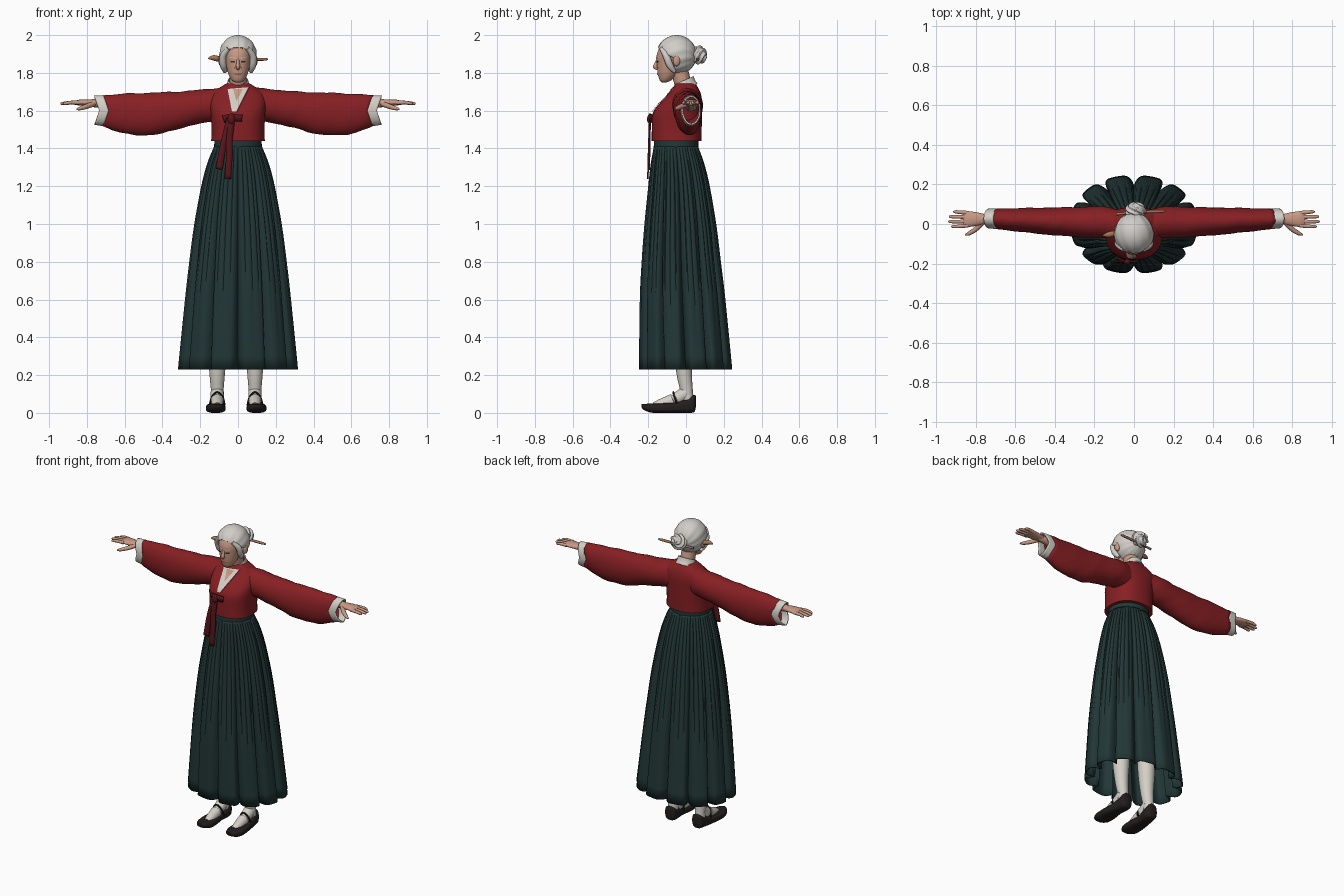
import bpy, bmesh, math
from math import sin, cos, pi
from mathutils import Vector
from mathutils.bvhtree import BVHTree

if "Cube" in bpy.data.objects:
    bpy.data.objects.remove(bpy.data.objects["Cube"])


def material(name, *rgb):
    m = bpy.data.materials.new(name)
    m.use_nodes = True
    m.diffuse_color = (*rgb, 1)
    m.node_tree.nodes["Principled BSDF"].inputs["Base Color"].default_value = (*rgb, 1)
    return m


RED = material("jacket red", .24, .014, .017)
DARK_RED = material("ribbon dark red", .10, .008, .011)
GREEN = material("skirt green", .016, .037, .037)
WHITE = material("cloth white", .66, .63, .57)
HAIR = material("silver hair", .64, .61, .58)
SKIN = material("skin", .58, .32, .23)
BLACK = material("shoe black", .018, .013, .013)
WOOD = material("hairpin wood", .36, .18, .10)
DARK = material("eye dark", .04, .025, .02)
LIPS = material("lips", .36, .11, .09)


def make(name, bm, mat, thick=0):
    bmesh.ops.recalc_face_normals(bm, faces=bm.faces)
    me = bpy.data.meshes.new(name)
    bm.to_mesh(me)
    bm.free()
    me.materials.append(mat)
    ob = bpy.data.objects.new(name, me)
    bpy.context.collection.objects.link(ob)
    if thick:
        s = ob.modifiers.new("thickness", 'SOLIDIFY')
        s.thickness, s.offset = thick, -1
    bpy.ops.object.select_all(action='DESELECT')
    ob.select_set(True)
    bpy.context.view_layer.objects.active = ob
    bpy.ops.object.shade_smooth_by_angle(angle=math.radians(40))
    return ob


def smooth(rows, k=4):
    """Catmull-Rom through tuples of any length."""
    out, n = [], len(rows)
    for i in range(n - 1):
        a, b, c, d = (rows[min(max(i + j, 0), n - 1)] for j in (-1, 0, 1, 2))
        for s in range(k):
            t = s / k
            out.append([q + .5 * t * (r - p + t * (2 * p - 5 * q + 4 * r - w + t * (3 * (q - r) + w - p)))
                        for p, q, r, w in zip(a, b, c, d)])
    return out + [list(rows[-1])]


def skin_rings(name, rings, mat, caps=True, thick=0):
    bm = bmesh.new()
    vs = [[bm.verts.new(p) for p in r] for r in rings]
    n = len(vs[0])
    for a, b in zip(vs, vs[1:]):
        for i in range(n):
            bm.faces.new((a[i], a[(i + 1) % n], b[(i + 1) % n], b[i]))
    if caps:
        bm.faces.new(vs[0])
        bm.faces.new(vs[-1])
    return make(name, bm, mat, thick)


def loft(name, rows, axis, mat, n=40, power=2, warp=None, fold=None, **kw):
    """Rows hold position, centre u, centre v, radius u, radius v along an axis."""
    rings = []
    for p, cu, cv, ru, rv in smooth(rows):
        ring = []
        for i in range(n):
            a = 2 * pi * i / n
            f = fold(a, p) if fold else 1
            u = cu + ru * f * math.copysign(abs(cos(a)) ** (2 / power), cos(a))
            v = cv + rv * f * math.copysign(abs(sin(a)) ** (2 / power), sin(a))
            co = Vector({'x': (p, u, v), 'y': (u, p, v), 'z': (u, v, p)}[axis])
            ring.append(warp(co) if warp else co)
        rings.append(ring)
    return skin_rings(name, rings, mat, **kw)


def tube(name, pts, mat, n=12):
    """Points hold x, y, z, radius."""
    pts = smooth(pts)
    rings = []
    for i, p in enumerate(pts):
        t = Vector(pts[min(i + 1, len(pts) - 1)][:3]) - Vector(pts[max(i - 1, 0)][:3])
        t.normalize()
        u = t.cross(Vector((0, 1, 0)) if abs(t.y) < .9 else Vector((1, 0, 0))).normalized()
        v = t.cross(u)
        rings.append([Vector(p[:3]) + p[3] * (u * cos(2 * pi * k / n) + v * sin(2 * pi * k / n))
                      for k in range(n)])
    return skin_rings(name, rings, mat)


def ball(name, centre, radii, mat, shape=None):
    bm = bmesh.new()
    bmesh.ops.create_uvsphere(bm, u_segments=64, v_segments=40, radius=1)
    for v in bm.verts:
        d = v.co.copy()
        v.co = Vector(c + r * k for c, r, k in zip(centre, radii, d))
        if shape:
            shape(v, d)
    return make(name, bm, mat)


def plate(name, corners, target, mat, lift=.004, n=10):
    """Four x, z corners laid onto the front of a target part."""
    tree = BVHTree.FromObject(target, bpy.context.evaluated_depsgraph_get())
    a, b, c, d = (Vector(p) for p in corners)
    bm = bmesh.new()
    grid = []
    for i in range(n + 1):
        row = []
        for j in range(n + 1):
            p = a.lerp(b, i / n).lerp(d.lerp(c, i / n), j / n)
            hit = tree.ray_cast(Vector((p.x, -1, p.y)), Vector((0, 1, 0)))[0]
            row.append(bm.verts.new((p.x, (hit.y if hit else -.05) - lift, p.y)))
        grid.append(row)
    for i in range(n):
        for j in range(n):
            bm.faces.new((grid[i][j], grid[i + 1][j], grid[i + 1][j + 1], grid[i][j + 1]))
    return make(name, bm, mat)


def band(name, pts, width, mat):
    bm = bmesh.new()
    pts = [Vector(p) for p in smooth(pts)]
    pairs = []
    for i, p in enumerate(pts):
        t = pts[min(i + 1, len(pts) - 1)] - pts[max(i - 1, 0)]
        side = Vector((-t.z, 0, t.x)).normalized() * width / 2
        pairs.append((bm.verts.new(p - side), bm.verts.new(p + side)))
    for a, b in zip(pairs, pairs[1:]):
        bm.faces.new((a[0], a[1], b[1], b[0]))
    make(name, bm, mat, .008)


# Skirt: twelve deep pleats at the hem, finer gathers near the waist
def pleats(a, z):
    t = min(1, max(0, (1.43 - z) / 1.1))
    deep = (1 - abs(sin(6 * a))) ** 3 * (.03 + .17 * t)
    fine = (1 - abs(sin(24 * a))) ** 2 * .05 * (1 - t) * min(1, t * 12)
    return 1 - deep - fine


loft("skirt", [(.23, 0, -.002, .322, .25), (.6, 0, -.018, .285, .23), (.8, 0, -.025, .262, .213),
               (1, 0, -.03, .235, .193), (1.2, 0, -.037, .197, .165), (1.32, 0, -.045, .165, .143),
               (1.41, 0, -.053, .128, .118)], 'z', GREEN, n=288, power=2.15,
     fold=pleats, caps=False, thick=.006)
loft("waistband", [(1.40, 0, -.053, .127, .118), (1.45, 0, -.052, .124, .117), (1.48, 0, -.05, .12, .11)],
     'z', GREEN)

# Jacket body and sleeves
bodice = loft("jacket_body", [(1.44, 0, -.05, .142, .132), (1.5, 0, -.049, .14, .132),
                              (1.59, 0, -.045, .145, .13), (1.65, 0, -.022, .15, .107),
                              (1.69, 0, -.007, .138, .085), (1.72, 0, -.003, .1, .068),
                              (1.745, 0, -.003, .06, .05)], 'z', RED, power=2.4)


def slant(co):
    k = min(1, max(0, (abs(co.x) - .45) / .2))
    return Vector((co.x + math.copysign(.33 * k * (co.z - 1.6), co.x), co.y, co.z))


def creases(a, x):
    return 1 + .03 * sin(50 * x + 3 * a) * sin(2 * a + 14 * x)


for s, side in ((1, "left"), (-1, "right")):
    loft(side + "_sleeve", [(s * x, y, z, ry, rz) for x, y, z, ry, rz in (
        (.06, 0, 1.635, .07, .09), (.16, .008, 1.627, .08, .088), (.3, .01, 1.605, .075, .097),
        (.43, .014, 1.585, .069, .111), (.56, .02, 1.583, .061, .108), (.69, .026, 1.6, .052, .081))],
        'x', RED, warp=slant, fold=creases, caps=False, thick=.006)
    loft(side + "_cuff", [(s * .685, .026, 1.6, .053, .082), (s * .735, .028, 1.602, .05, .077)],
         'x', WHITE, warp=slant, caps=False, thick=.008)

    # Arm and hand
    tube(side + "_forearm", [(s * .5, .025, 1.63, .035), (s * .7, .027, 1.638, .026),
                             (s * .78, .026, 1.64, .02)], SKIN)
    loft(side + "_palm", [(s * .74, .026, 1.64, .02, .017), (s * .79, .025, 1.642, .033, .018),
                          (s * .84, .025, 1.643, .04, .015), (s * .865, .025, 1.64, .037, .01)], 'x', SKIN)
    for i, reach in enumerate((.915, .937, .94, .925)):
        y = .056 - .021 * i
        tube(f"{side}_finger_{i + 1}", [(s * .84, y, 1.642, .011), (s * .885, y + .004 - .003 * i, 1.643, .0095),
             (s * (reach - .01), y + .006 - .004 * i, 1.638, .008), (s * reach, y + .006 - .004 * i, 1.636, .003)],
             SKIN, 10)
    tube(side + "_thumb", [(s * .765, .01, 1.636, .014), (s * .80, -.025, 1.623, .013),
                           (s * .835, -.048, 1.612, .01), (s * .855, -.055, 1.607, .004)], SKIN)

    # Leg, sock and shoe
    x = s * .1 - .01
    tube(side + "_leg", [(x, .01, .04, .035), (x, .004, .11, .033), (x, -.01, .22, .042),
                         (x, -.015, .4, .055), (x, -.02, .8, .065)], WHITE, 24)
    tube(side + "_sock_foot", [(x, .005, .11, .035), (x, -.05, .075, .035), (x, -.13, .045, .03),
                               (x, -.17, .035, .02)], WHITE, 20)
    xs = x + s * .008
    loft(side + "_shoe", [(.052, x, .06, .012, .03), (.043, x, .05, .034, .046), (.01, x, .04, .041, .04),
                          (-.05, xs, .028, .042, .028), (-.12, xs, .026, .052, .026),
                          (-.18, xs, .025, .05, .024), (-.22, xs, .031, .032, .017),
                          (-.236, xs, .038, .012, .008)], 'y', BLACK, power=2.8)
    tube(side + "_shoe_strap", [(x - .04, -.045, .04, .005), (x - .028, -.06, .085, .005),
         (x, -.068, .11, .005), (x + .028, -.06, .085, .005), (x + .04, -.045, .04, .005)], BLACK, 8)

# Neck and white collar
tube("neck", [(0, .005, 1.66, .046), (0, -.015, 1.74, .045), (0, -.04, 1.83, .046)], SKIN, 24)
loft("collar_ring", [(1.715, 0, -.005, .068, .066), (1.74, 0, -.008, .06, .056), (1.765, 0, -.01, .054, .05)],
     'z', WHITE, warp=lambda c: c + Vector((0, 0, .45 * c.y)), caps=False, thick=.006)
plate("collar_panel", [(-.055, 1.715), (.062, 1.725), (-.008, 1.595), (-.032, 1.595)], bodice, WHITE)
plate("throat", [(-.026, 1.715), (.026, 1.715), (-.006, 1.655), (-.01, 1.655)], bodice, SKIN, .007)
plate("lapel_edge", [(.055, 1.725), (.066, 1.725), (-.003, 1.59), (-.012, 1.59)], bodice, DARK_RED, .006)

# Ribbon tie
band("ribbon_bow", [(-.078, -.178, 1.555), (-.04, -.194, 1.565), (.0, -.194, 1.562), (.022, -.186, 1.56)],
     .038, DARK_RED)
ball("ribbon_knot", (-.035, -.192, 1.555), (.02, .014, .026), DARK_RED)
band("ribbon_short_tail", [(-.042, -.193, 1.56), (-.07, -.196, 1.45), (-.085, -.197, 1.38),
                           (-.1, -.198, 1.29)], .036, DARK_RED)
band("ribbon_long_tail", [(-.032, -.196, 1.56), (-.045, -.2, 1.45), (-.046, -.203, 1.36),
                          (-.054, -.206, 1.24)], .034, DARK_RED)

# Head
face = loft("face", [(1.75, 0, -.115, .016, .014), (1.762, 0, -.108, .034, .032), (1.8, 0, -.093, .053, .057),
                     (1.85, 0, -.083, .064, .071), (1.9, 0, -.08, .068, .074), (1.95, 0, -.062, .06, .07)],
            'z', SKIN)
tube("nose", [(0, -.147, 1.878, .006), (0, -.158, 1.85, .009), (0, -.162, 1.832, .012),
              (0, -.15, 1.822, .008)], SKIN)
plate("mouth", [(-.021, 1.797), (.021, 1.797), (.016, 1.79), (-.016, 1.79)], face, LIPS)
for s, side in ((1, "left"), (-1, "right")):
    plate(side + "_eye", [(s * .015, 1.862), (s * .04, 1.864), (s * .038, 1.855), (s * .018, 1.854)], face, DARK)
    plate(side + "_brow", [(s * .012, 1.881), (s * .046, 1.884), (s * .046, 1.88), (s * .012, 1.876)], face, HAIR)
    tube(side + "_cheek_line", [(s * .017, -.149, 1.828, .0025), (s * .026, -.138, 1.81, .0025),
                                (s * .028, -.13, 1.795, .0015)], LIPS, 6)
    tube(side + "_side_lock", [(s * .05, -.13, 1.93, .012), (s * .078, -.105, 1.89, .018),
                               (s * .078, -.085, 1.84, .018), (s * .068, -.06, 1.805, .01)], HAIR)
    ball(side + "_ear", (s * .09, -.05, 1.865), (.014, .02, .03), SKIN)


# Swept-back hair with strand ridges and an open face
def comb(v, d):
    ridge = 1 + .018 * sin(13 * math.atan2(d.x, d.z + .3) + 4 * d.y)
    v.co.x *= ridge
    v.co.y = (v.co.y + .05) * ridge - .05
    line = 1.932 - 5 * v.co.x ** 2
    if v.co.y < -.06 and v.co.z < line:
        k = min(1, (line - v.co.z) / .012)
        v.co.y += (-.06 - v.co.y) * k


ball("hair", (0, -.05, 1.895), (.099, .106, .105), HAIR, comb)


def coil(v, d):
    v.co += d * .005 * sin(5 * math.atan2(d.x, d.z) + 9 * d.y)


ball("hair_bun", (.008, .068, 1.895), (.05, .04, .046), HAIR, coil)

# Hairpin through the bun, with a carved ornament beside the temple
tube("hairpin", [(-.09, .05, 1.87, .007), (.03, .06, 1.872, .007), (.13, .064, 1.872, .008),
                 (.158, .065, 1.872, .004)], WOOD)
tube("side_ornament", [(-.085, -.04, 1.872, .008), (-.11, -.05, 1.876, .015), (-.135, -.055, 1.88, .013),
                       (-.158, -.058, 1.876, .003)], WOOD)
